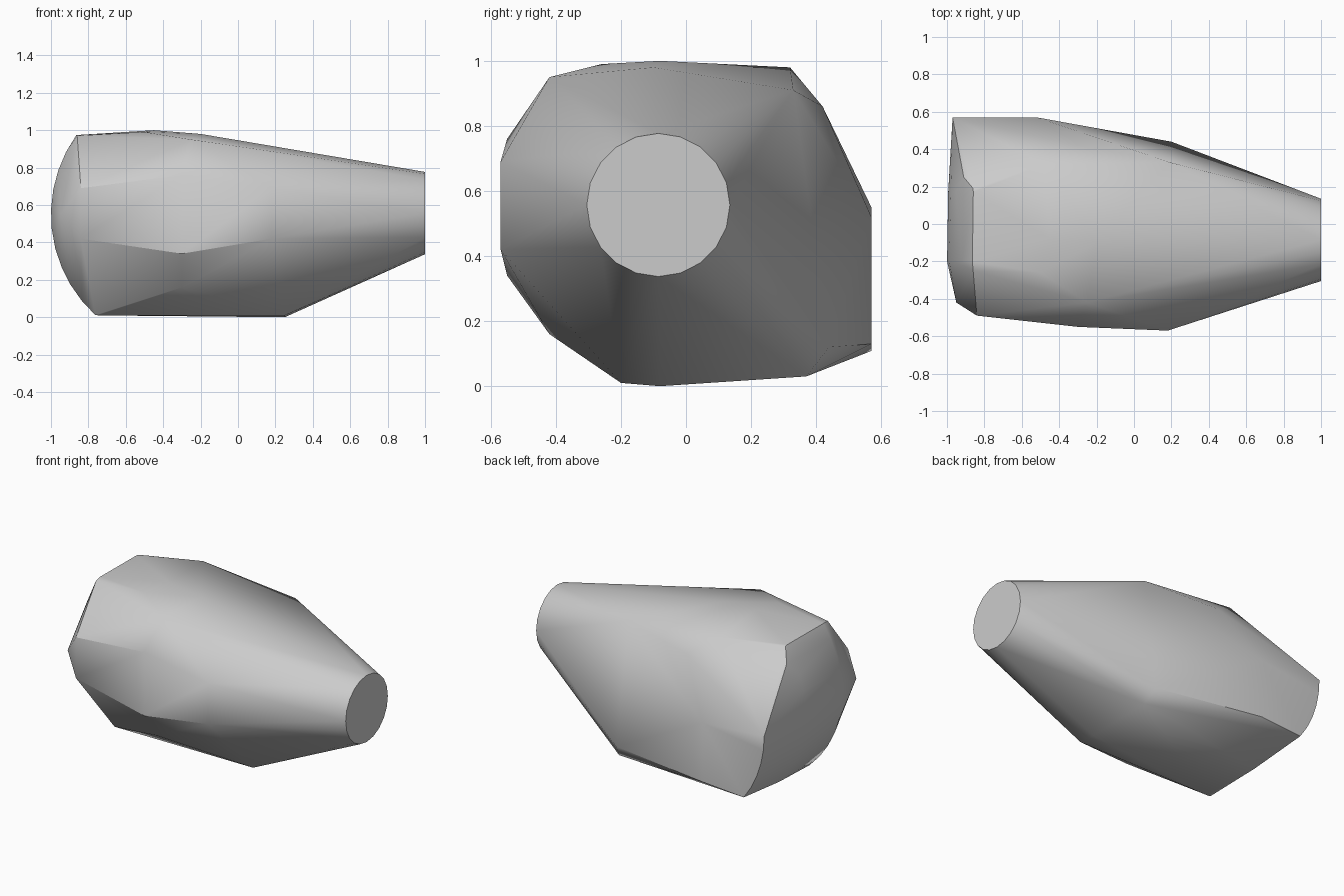
import bpy
import bmesh
import math
from mathutils import Matrix, Vector

default_cube = bpy.data.objects.get("Cube")
if default_cube:
    bpy.data.objects.remove(default_cube, do_unlink=True)


def flat_material(name, value):
    material = bpy.data.materials.new(name)
    material.use_nodes = True
    color = (value, value, value, 1)
    material.diffuse_color = color
    material.node_tree.nodes["Principled BSDF"].inputs["Base Color"].default_value = color
    return material


def add_points(bm, points):
    for point in points:
        bm.verts.new(point)


def add_end_arc(bm, y, inset, start, stop, steps):
    """Vertical arc of the rounded blunt end, at one depth."""
    radius, centre = 0.73, Vector((-0.27, y, 0.55))
    for step in range(steps + 1):
        angle = start + (stop - start) * step / steps
        offset = Vector((inset - radius * math.cos(angle), 0, radius * math.sin(angle)))
        bm.verts.new(centre + offset)


def add_round_tip(bm):
    """Flat round end of the tapering neck."""
    place = Matrix.Translation((1, -0.085, 0.557)) @ Matrix.Rotation(math.pi / 2, 4, "Y")
    bmesh.ops.create_circle(bm, segments=20, radius=0.22, matrix=place)


def wrap_hull(bm):
    """Stretch a faceted skin over the collected points."""
    hull = bmesh.ops.convex_hull(bm, input=bm.verts[:], use_existing_faces=False)
    spare = {item for key in ("geom_interior", "geom_unused") for item in hull[key]}
    spare_verts = [item for item in spare if isinstance(item, bmesh.types.BMVert)]
    bmesh.ops.delete(bm, geom=spare_verts, context="VERTS")
    bmesh.ops.dissolve_limit(bm, angle_limit=math.radians(1),
                             verts=bm.verts[:], edges=bm.edges[:])
    bmesh.ops.recalc_face_normals(bm, faces=bm.faces[:])


def build_body():
    bm = bmesh.new()
    add_round_tip(bm)

    # Rounded blunt end, narrower at the back rim
    add_end_arc(bm, -0.2, 0, -0.83, 0.62, 10)
    add_end_arc(bm, 0.17, 0.005, -0.75, 0.62, 10)
    add_end_arc(bm, 0.57, 0.03, -0.65, 0, 5)

    # Crown and the long crease along its back edge
    add_points(bm, [
        (-0.86, -0.25, 0.97), (-0.86, 0.19, 0.97), (-0.91, 0.25, 0.89),
        (-0.45, -0.08, 1), (-0.5, -0.26, 0.99), (-0.2, -0.1, 0.98),
        (-0.48, 0.32, 0.98), (0.19, 0.33, 0.91), (-0.25, -0.42, 0.95),
    ])

    # Front side facets
    for z in (0.42, 0.69):
        add_points(bm, [(0.18, -0.57, z), (-0.84, -0.49, z)])
    add_points(bm, [
        (-0.95, -0.42, 0.55), (-0.3, -0.55, 0.34),
        (-0.3, -0.55, 0.76), (-0.3, -0.42, 0.16),
    ])

    # Back side facets
    add_points(bm, [
        (-0.3, 0.42, 0.86), (-0.52, 0.57, 0.52), (-0.52, 0.57, 0.13),
        (0.2, 0.44, 0.12), (0.23, 0.37, 0.03),
    ])

    # Underside corners
    add_points(bm, [(0.25, -0.2, 0.01), (0.25, -0.08, 0), (-0.74, -0.2, 0.01)])

    wrap_hull(bm)
    mesh = bpy.data.meshes.new("tapered_body")
    bm.to_mesh(mesh)
    bm.free()
    body = bpy.data.objects.new("tapered_body", mesh)
    bpy.context.collection.objects.link(body)
    return body


body = build_body()
body.data.materials.append(flat_material("plain grey", 0.6))

# Soft shading with crisp creases
bpy.ops.object.select_all(action="DESELECT")
body.select_set(True)
bpy.context.view_layer.objects.active = body
bpy.ops.object.shade_smooth_by_angle(angle=math.radians(35))
